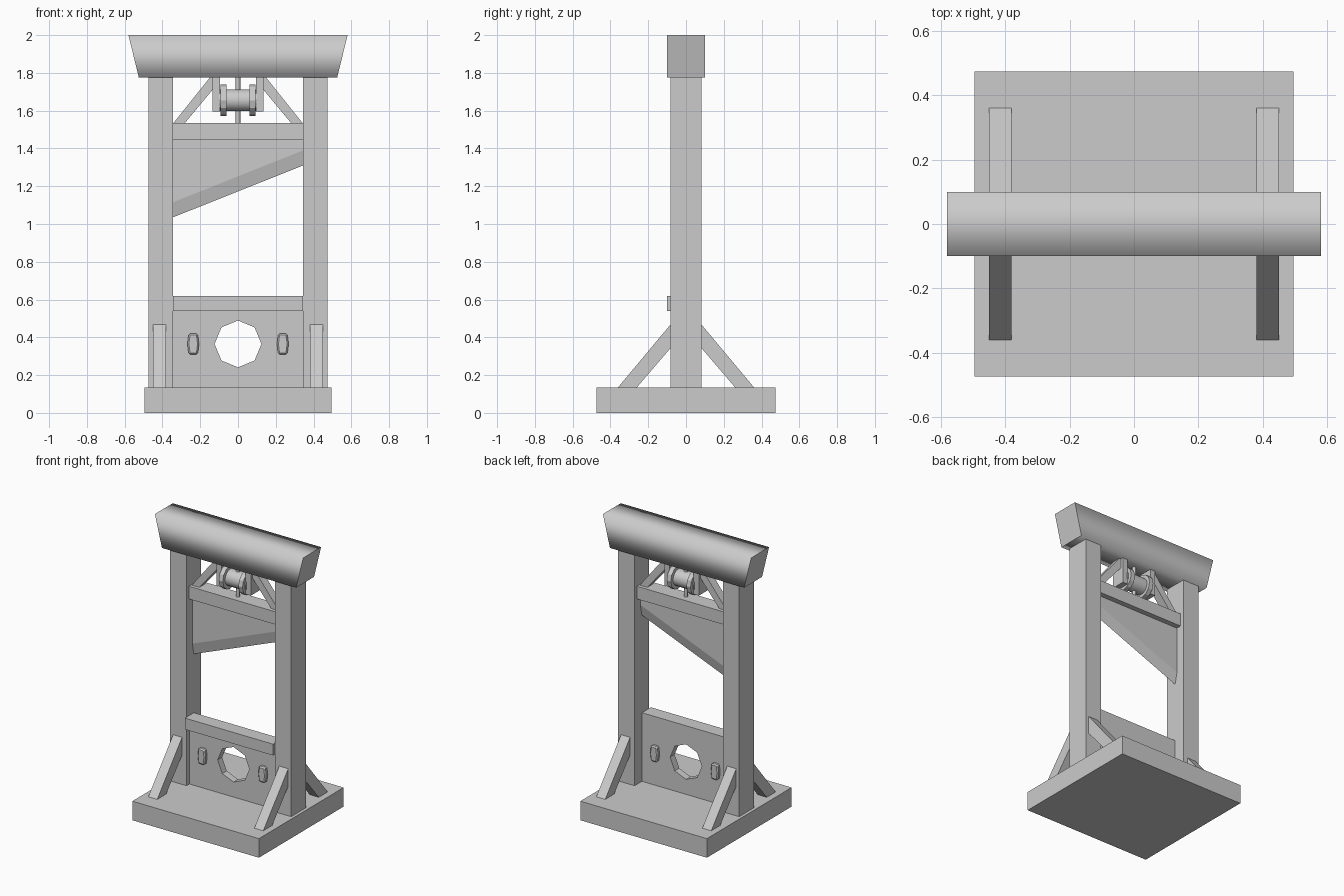
import bpy, bmesh, math
from mathutils import Matrix, Vector

cube = bpy.data.objects.get("Cube")
if cube:
    bpy.data.objects.remove(cube, do_unlink=True)

GREY = (0.6, 0.6, 0.6, 1.0)
grey = bpy.data.materials.new("plain grey")
grey.use_nodes = True
grey.diffuse_color = GREY
grey.node_tree.nodes["Principled BSDF"].inputs["Base Color"].default_value = GREY


def finish(name, bm):
    bmesh.ops.recalc_face_normals(bm, faces=bm.faces)
    mesh = bpy.data.meshes.new(name)
    bm.to_mesh(mesh)
    bm.free()
    mesh.materials.append(grey)
    obj = bpy.data.objects.new(name, mesh)
    bpy.context.collection.objects.link(obj)
    return obj


def prism(name, profile, start, end, axis="y"):
    """Extrude a closed profile, (x, z) along y or (y, z) along x."""
    place = (lambda a, z, d: (a, d, z)) if axis == "y" else (lambda a, z, d: (d, a, z))
    bm = bmesh.new()
    face = bm.faces.new([bm.verts.new(place(a, z, start)) for a, z in profile])
    ext = bmesh.ops.extrude_face_region(bm, geom=[face])
    step = Vector(place(0, 0, end - start))
    bmesh.ops.translate(bm, vec=step,
                        verts=[v for v in ext["geom"] if isinstance(v, bmesh.types.BMVert)])
    return finish(name, bm)


def box(name, x, y, z):
    return prism(name, [(x[0], z[0]), (x[1], z[0]), (x[1], z[1]), (x[0], z[1])], *y)


def cylinder(name, radius, depth, sides, centre, axis="z"):
    bm = bmesh.new()
    bmesh.ops.create_cone(bm, cap_ends=True, segments=sides, radius1=radius,
                          radius2=radius, depth=depth)
    if axis != "z":
        bm.transform(Matrix.Rotation(math.pi / 2, 4, "Y" if axis == "x" else "X"))
    bm.transform(Matrix.Translation(centre))
    return finish(name, bm)


def smooth(obj, angle):
    bpy.ops.object.select_all(action="DESELECT")
    obj.select_set(True)
    bpy.context.view_layer.objects.active = obj
    bpy.ops.object.shade_smooth_by_angle(angle=math.radians(angle))


def span(side, inner, outer):
    return sorted((side * inner, side * outer))


# Platform and top beam
box("platform", (-0.495, 0.495), (-0.473, 0.473), (0, 0.135))
beam = prism("top_beam", [(-0.525, 1.775), (0.525, 1.775), (0.58, 2), (-0.58, 2)], -0.1, 0.1)
for poly in beam.data.polygons:
    poly.use_smooth = abs(poly.normal.x) < 0.5
for edge in beam.data.edges:
    a, b = (beam.data.vertices[i].co for i in edge.vertices)
    edge.use_edge_sharp = a.x * b.x > 0

# Neck board with an octagonal hole
board = box("neck_board", (-0.345, 0.345), (-0.05, 0.0), (0.135, 0.62))
cutter = cylinder("hole_cutter", 0.124, 0.4, 8, (0, 0, 0.365), "y")
cutter.hide_render = True
cutter.hide_viewport = True
cut = board.modifiers.new("hole", "BOOLEAN")
cut.object = cutter
cut.solver = "EXACT"
box("board_rail", (-0.345, 0.345), (-0.1, -0.05), (0.54, 0.62))

# Blade with a slanted, sharpened lower edge, and its carriage
box("blade_carriage", (-0.345, 0.345), (-0.055, 0.055), (1.445, 1.535))
bm = bmesh.new()
ends = []
for x, tip in ((-0.345, 1.035), (0.345, 1.31)):
    section = [(-0.018, 1.46), (-0.018, tip + 0.08), (0, tip), (0.018, tip + 0.08), (0.018, 1.46)]
    ends.append([bm.verts.new((x, y, z)) for y, z in section])
    bm.faces.new(ends[-1])
for i in range(5):
    j = (i + 1) % 5
    bm.faces.new((ends[0][i], ends[0][j], ends[1][j], ends[1][i]))
finish("blade", bm)

# Winch drum and rope
smooth(cylinder("winch_drum", 0.058, 0.2, 16, (0, 0, 1.655), "x"), 40)
smooth(cylinder("rope", 0.012, 0.26, 8, (0, 0, 1.655)), 50)

for side, word in ((1, "left"), (-1, "right")):
    box(word + "_post", span(side, 0.345, 0.473), (-0.082, 0.082), (0.13, 1.78))

    # Diagonal braces at the foot of the post
    for way, place in ((-1, "front"), (1, "back")):
        brace = [(0.08, 0.47), (0.36, 0.135), (0.26, 0.135), (0.08, 0.345)]
        prism(f"{word}_{place}_brace", [(way * y, z) for y, z in brace],
              *span(side, 0.38, 0.45), axis="x")

    # Struts and hangers that carry the winch
    strut = [(0.345, 1.53), (0.285, 1.53), (0.135, 1.71), (0.135, 1.78), (0.145, 1.78)]
    prism(word + "_strut", [(side * x, z) for x, z in strut], -0.03, 0.03)
    box(word + "_winch_hanger", span(side, 0.095, 0.135), (-0.05, 0.05), (1.595, 1.78))
    flange = cylinder(word + "_drum_flange", 0.083, 0.032, 12, (side * 0.077, 0, 1.655), "x")
    smooth(flange, 20)

    # Latches on both faces of the board
    latch = prism(word + "_latch", [(side * 0.237 + x, z) for x, z in
                  ((-0.024, 0.31), (0.024, 0.31), (0.031, 0.365), (0.024, 0.42),
                   (-0.024, 0.42), (-0.031, 0.365))], -0.075, 0.025)
    bevel = latch.modifiers.new("soft edges", "BEVEL")
    bevel.width = 0.008
    bevel.segments = 1
